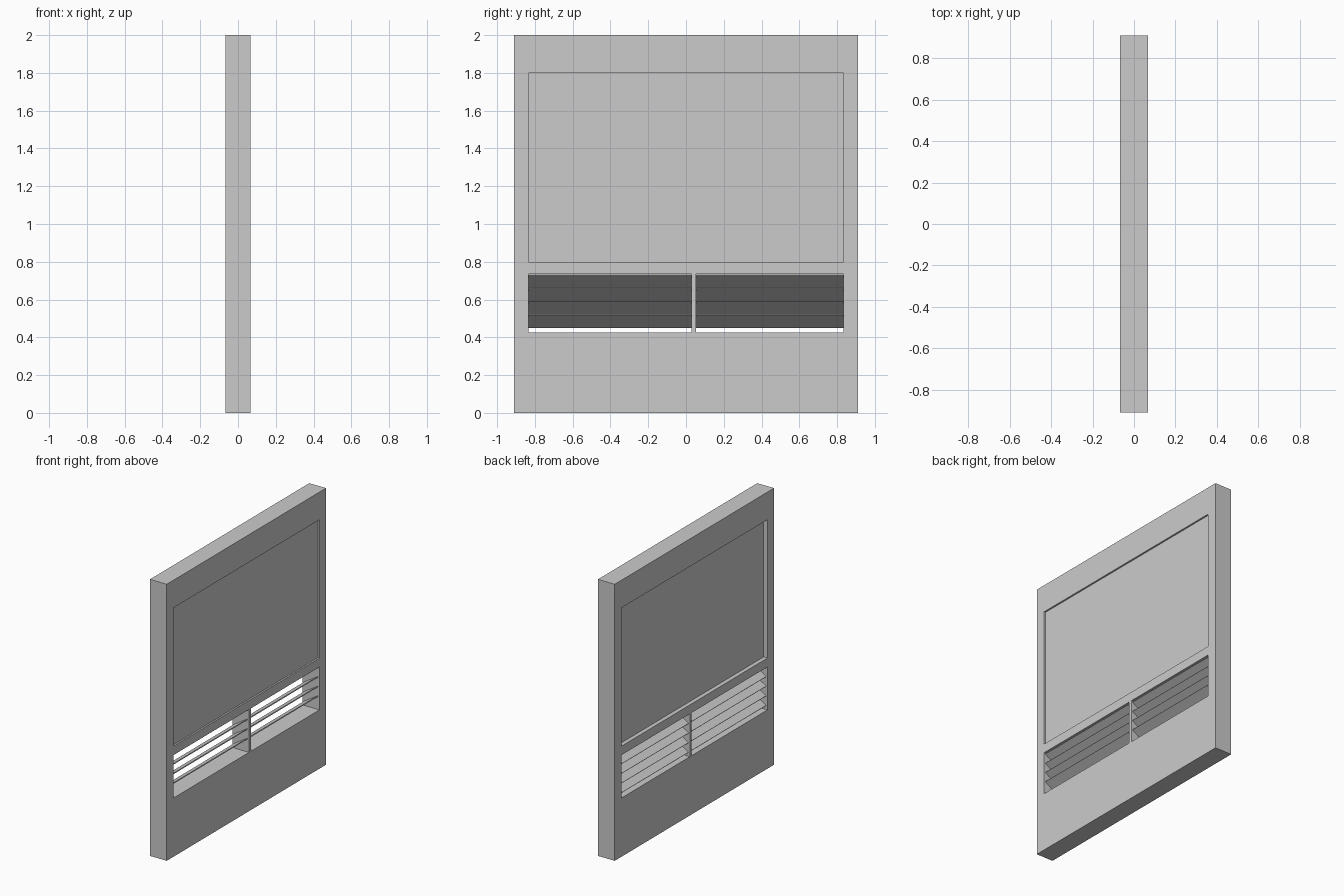
import bpy, bmesh, math
from mathutils import Vector, Matrix

if "Cube" in bpy.data.objects:
    bpy.data.objects.remove(bpy.data.objects["Cube"])

HALF = 0.067                       # half thickness of the slab (x)
W, H = 0.91, 2.0                   # half width (y), height (z)
BAYS = [(-0.835, 0.03), (0.052, 0.835)]
VENT = (0.425, 0.735)
WINDOW = (0.80, 1.80)


def finish(name, bm):
    bmesh.ops.recalc_face_normals(bm, faces=bm.faces)
    mesh = bpy.data.meshes.new(name)
    bm.to_mesh(mesh)
    bm.free()
    obj = bpy.data.objects.new(name, mesh)
    bpy.context.collection.objects.link(obj)
    return obj


def box(name, size, loc, tilt=0.0):
    bm = bmesh.new()
    bmesh.ops.create_cube(bm, size=1)
    bmesh.ops.scale(bm, vec=Vector(size), verts=bm.verts)
    bmesh.ops.rotate(bm, matrix=Matrix.Rotation(tilt, 3, 'Y'), verts=bm.verts)
    bmesh.ops.translate(bm, vec=Vector(loc), verts=bm.verts)
    return finish(name, bm)


# Slab frame: a grid of cells with the openings left out, extruded through
ys = [-W, BAYS[0][0], BAYS[0][1], BAYS[1][0], BAYS[1][1], W]
zs = [0, *VENT, *WINDOW, H]
bm = bmesh.new()
grid = [[bm.verts.new((-HALF, y, z)) for z in zs] for y in ys]
for i in range(5):
    for j in range(5):
        in_window = j == 3 and 1 <= i <= 3
        in_vent = j == 1 and i in (1, 3)
        if not (in_window or in_vent):
            bm.faces.new((grid[i][j], grid[i + 1][j],
                          grid[i + 1][j + 1], grid[i][j + 1]))
loose = [v for v in bm.verts if not v.link_faces]
bmesh.ops.delete(bm, geom=loose, context='VERTS')
ext = bmesh.ops.extrude_face_region(bm, geom=bm.faces[:], use_keep_orig=True)
moved = [g for g in ext['geom'] if isinstance(g, bmesh.types.BMVert)]
bmesh.ops.translate(bm, vec=(2 * HALF, 0, 0), verts=moved)
finish("frame", bm)

# Recessed window panel, set deeper on the -x side
x0, x1 = -HALF + 0.03, HALF - 0.012
box("window_panel", (x1 - x0, 2 * 0.835, WINDOW[1] - WINDOW[0]),
    ((x0 + x1) / 2, 0, sum(WINDOW) / 2))

# Louvre slats, rising towards +x
for b, (y0, y1) in enumerate(BAYS):
    for k in range(4):
        box(f"slat_{b + 1}_{k + 1}", (0.13, y1 - y0, 0.006),
            (0, (y0 + y1) / 2, 0.487 + 0.0695 * k), -math.radians(32))
